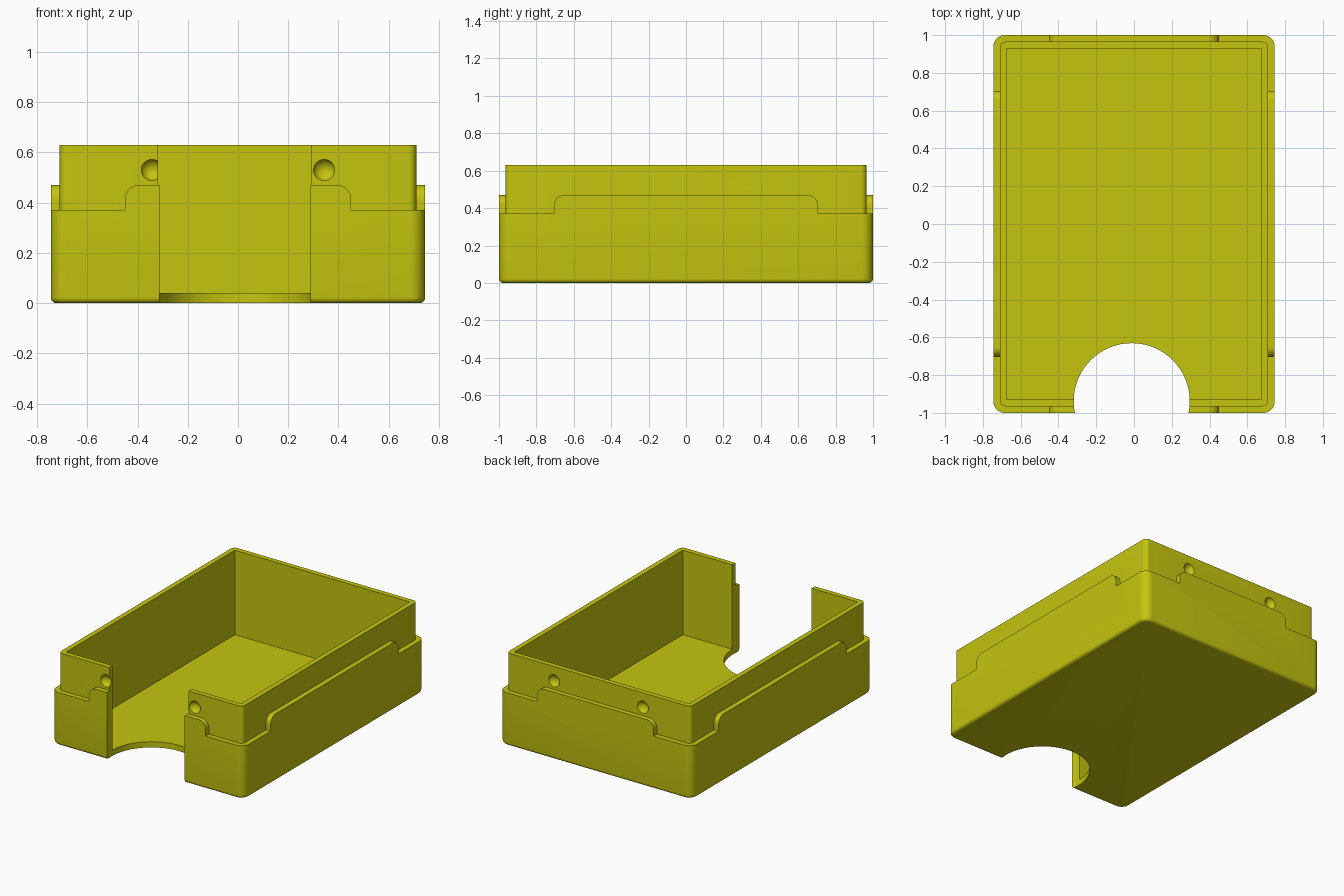
import bpy, bmesh, math
from mathutils import Matrix

if "Cube" in bpy.data.objects:
    bpy.data.objects.remove(bpy.data.objects["Cube"])

mat = bpy.data.materials.new("olive yellow")
mat.diffuse_color = (0.56, 0.56, 0.005, 1)
mat.use_nodes = True
mat.node_tree.nodes["Principled BSDF"].inputs["Base Color"].default_value = mat.diffuse_color


def finish(name, bm):
    bmesh.ops.recalc_face_normals(bm, faces=bm.faces)
    me = bpy.data.meshes.new(name)
    bm.to_mesh(me)
    bm.free()
    me.materials.append(mat)
    ob = bpy.data.objects.new(name, me)
    bpy.context.collection.objects.link(ob)
    return ob


def box(name, hx, hy, z0, z1, corner=0, base=0):
    """Box with rounded upright corners and a rounded bottom edge."""
    bm = bmesh.new()
    bmesh.ops.create_cube(bm, size=1, matrix=Matrix.Translation((0, 0, (z0 + z1) / 2))
                          @ Matrix.Diagonal((2 * hx, 2 * hy, z1 - z0, 1)))
    if corner:
        edges = [e for e in bm.edges if abs(e.verts[0].co.z - e.verts[1].co.z) > 0.01]
        bmesh.ops.bevel(bm, geom=edges, offset=corner, segments=8, profile=0.5, affect='EDGES')
    if base:
        edges = [e for e in bm.edges if all(v.co.z < z0 + 1e-4 for v in e.verts)]
        bmesh.ops.bevel(bm, geom=edges, offset=base, segments=5, profile=0.5, affect='EDGES')
    return finish(name, bm)


def tab(name, half, depth, along_x):
    """Raised lip with rounded shoulders, running right across the case."""
    r, top, low = 0.055, 0.47, 0.33
    arc = [(half - r + r * math.cos(a), top - r + r * math.sin(a))
           for a in (math.pi / 2 * i / 10 for i in range(11))]
    pts = [(half, low)] + arc + [(-u, z) for u, z in reversed(arc)] + [(-half, low)]
    bm = bmesh.new()
    verts = [bm.verts.new((u, -depth, z) if along_x else (-depth, u, z)) for u, z in pts]
    face = bm.faces.new(verts)
    new = bmesh.ops.extrude_face_region(bm, geom=[face])["geom"]
    move = (0, 2 * depth, 0) if along_x else (2 * depth, 0, 0)
    bmesh.ops.translate(bm, verts=[g for g in new if isinstance(g, bmesh.types.BMVert)], vec=move)
    return finish(name, bm)


def combine(target, tool, op):
    mod = target.modifiers.new(op, 'BOOLEAN')
    mod.operation, mod.solver, mod.object = op, 'EXACT', tool
    bpy.context.view_layer.objects.active = target
    bpy.ops.object.modifier_apply(modifier=mod.name)
    bpy.data.objects.remove(tool)


# Outer shell, inner wall and raised lips
case = box("case_tray", 0.745, 1.0, 0, 0.37, 0.06, 0.022)
combine(case, box("inner_wall", 0.71, 0.965, 0.1, 0.63, 0.03), 'UNION')
combine(case, tab("end_lips", 0.45, 1.0, True), 'UNION')
combine(case, tab("side_lips", 0.705, 0.745, False), 'UNION')

# Hollow interior
combine(case, box("cavity", 0.675, 0.93, 0.04, 0.8), 'DIFFERENCE')

# Round thumb opening at the front
bm = bmesh.new()
bmesh.ops.create_cone(bm, cap_ends=True, segments=96, radius1=0.307, radius2=0.307, depth=2,
                      matrix=Matrix.Translation((-0.012, -0.938, 0.3)))
combine(case, finish("thumb_opening", bm), 'DIFFERENCE')

# Snap dimples on both ends
for sx in (-1, 1):
    for sy in (-1, 1):
        bm = bmesh.new()
        bmesh.ops.create_uvsphere(bm, u_segments=32, v_segments=16, radius=0.045,
                                  matrix=Matrix.Translation((sx * 0.343, sy * 0.98, 0.53)))
        combine(case, finish("dimple", bm), 'DIFFERENCE')

# Smooth rounded areas, keep edges sharp
bpy.ops.object.select_all(action='DESELECT')
case.select_set(True)
bpy.context.view_layer.objects.active = case
bpy.ops.object.shade_smooth_by_angle(angle=math.radians(30))
